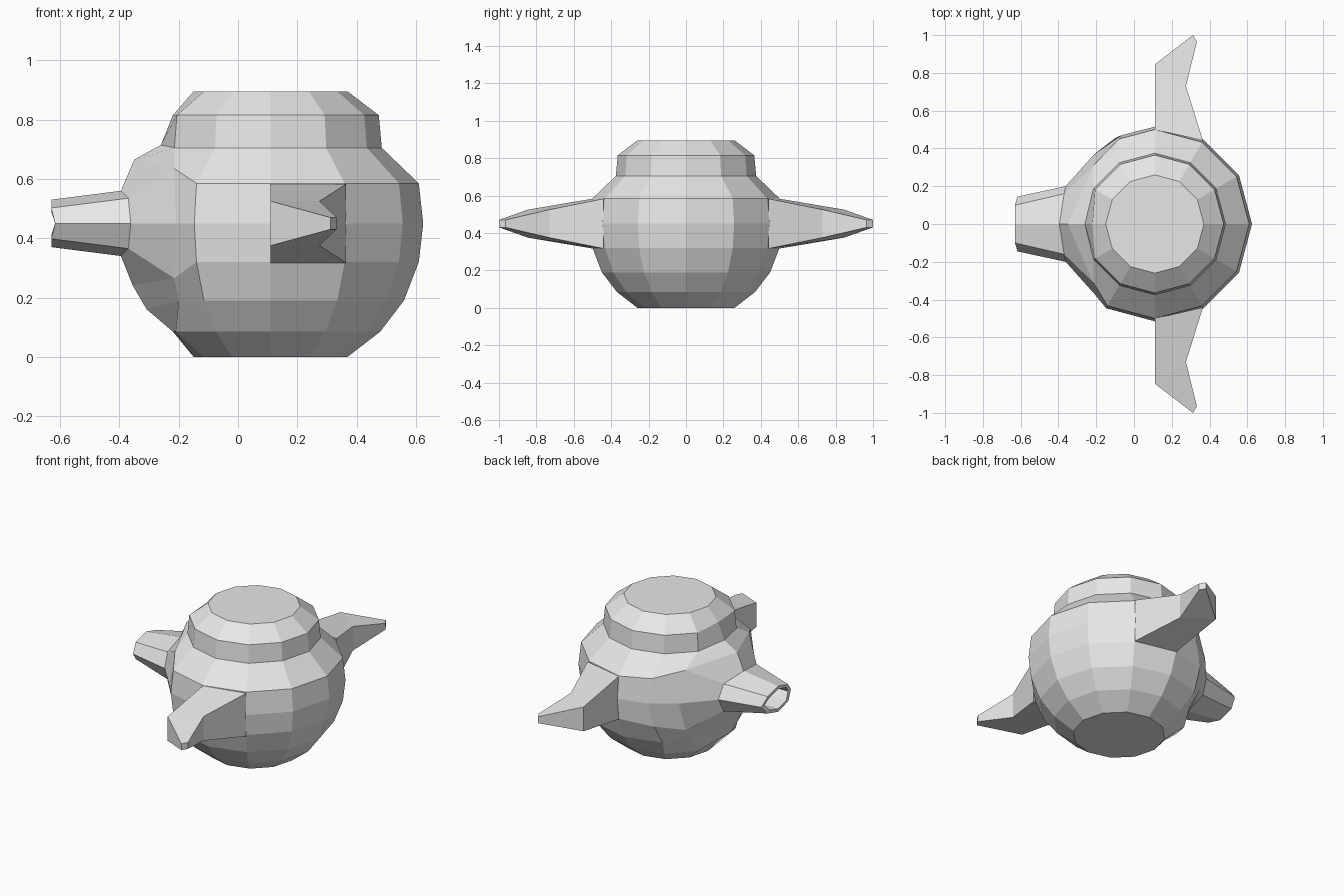
import bpy
import bmesh
from math import cos, sin, radians

cube = bpy.data.objects.get("Cube")
if cube:
    bpy.data.objects.remove(cube, do_unlink=True)

grey = bpy.data.materials.new("plain grey")
grey.use_nodes = True
colour = (0.8, 0.8, 0.8, 1)
grey.diffuse_color = colour
grey.node_tree.nodes["Principled BSDF"].inputs["Base Color"].default_value = colour

SIDES = 12
CENTRE_X = 0.11


def finish(bm, name):
    bmesh.ops.recalc_face_normals(bm, faces=bm.faces[:])
    mesh = bpy.data.meshes.new(name)
    bm.to_mesh(mesh)
    bm.free()
    mesh.materials.append(grey)
    obj = bpy.data.objects.new(name, mesh)
    bpy.context.collection.objects.link(obj)
    return obj


def bridge(bm, a, b):
    """Join two equal closed loops of vertices with quads."""
    n = len(a)
    for i in range(n):
        j = (i + 1) % n
        bm.faces.new((a[i], a[j], b[j], b[i]))


# Pot body: turned profile of (radius, height)
profile = [(0.26, 0), (0.37, 0.085), (0.45, 0.19), (0.5, 0.32), (0.515, 0.45),
           (0.5, 0.585), (0.375, 0.705), (0.365, 0.815), (0.26, 0.895)]
bm = bmesh.new()
rings = []
for r, z in profile:
    rings.append([bm.verts.new((CENTRE_X + r * cos(radians(30 * k)),
                                r * sin(radians(30 * k)), z)) for k in range(SIDES)])
for low, high in zip(rings, rings[1:]):
    bridge(bm, low, high)
bm.faces.new(rings[0])
bm.faces.new(rings[-1])

# Pull the spout side of the body into shape
middle = {1: (-0.22, 0.085), 2: (-0.308, 0.16), 3: (-0.355, 0.24),
          5: (-0.35, 0.665), 6: (-0.26, 0.715), 7: (-0.22, 0.815)}
for ring, (x, z) in middle.items():
    rings[ring][6].co = (x, 0, z)
cheeks = {2: (-0.2, 0.25, 0.19), 3: (-0.215, 0.31, 0.265),
          4: (-0.21, 0.37, 0.45), 5: (-0.215, 0.31, 0.635)}
for ring, (x, y, z) in cheeks.items():
    rings[ring][5].co = (x, y, z)
    rings[ring][7].co = (x, -y, z)
back = {3: (-0.1, 0.455, 0.31), 4: (-0.066, 0.47, 0.45), 5: (-0.08, 0.45, 0.6)}
for ring, co in back.items():
    rings[ring][4].co = co

# Spout: eight-sided tube grown from the opening around one body vertex
path = [(5, 6), (5, 5), (4, 5), (3, 5), (3, 6), (3, 7), (4, 7), (5, 7)]
loop = [rings[i][k] for i, k in path]
bm.verts.remove(rings[4][6])


def spout_loop(top, corner, side):
    """Octagon from top, corner and side points given as (x, y, height off axis)."""
    pts = [top, corner, side]
    pts += [(x, y, -h) for x, y, h in (corner, top)]
    pts += [(x, -y, h) for x, y, h in (pts[3], side, corner)]
    return [bm.verts.new((x, y, 0.45 + h)) for x, y, h in pts]


sections = [
    ((-0.395, 0, 0.11), (-0.37, 0.16, 0.085), (-0.362, 0.2, 0)),
    ((-0.63, 0, 0.08), (-0.63, 0.1, 0.052), (-0.617, 0.145, 0)),
    ((-0.63, 0, 0.06), (-0.63, 0.08, 0.04), (-0.617, 0.115, 0)),
    ((-0.5, 0, 0.06), (-0.5, 0.08, 0.04), (-0.5, 0.115, 0)),
]
for section in sections:
    following = spout_loop(*section)
    bridge(bm, loop, following)
    loop = following
bm.faces.new(loop)
finish(bm, "pot_body_with_spout")

# Side handles: tapering hooked fins; each edge is (x, y, half height)
fin = [((0.11, 0.5, 0.133), (0.365, 0.442, 0.133)),
       ((0.11, 0.845, 0.075), (0.275, 0.73, 0.075)),
       ((0.312, 1.0, 0.02), (0.333, 0.965, 0.02))]
for side, name in ((1, "back_handle"), (-1, "front_handle")):
    bm = bmesh.new()
    loops = []
    for (x1, y1, h1), (x2, y2, h2) in fin:
        corners = ((x1, y1, h1), (x2, y2, h2), (x2, y2, -h2), (x1, y1, -h1))
        loops.append([bm.verts.new((x, side * y, 0.45 + h)) for x, y, h in corners])
    for a, b in zip(loops, loops[1:]):
        bridge(bm, a, b)
    bm.faces.new(loops[0])
    bm.faces.new(loops[-1])
    finish(bm, name)
